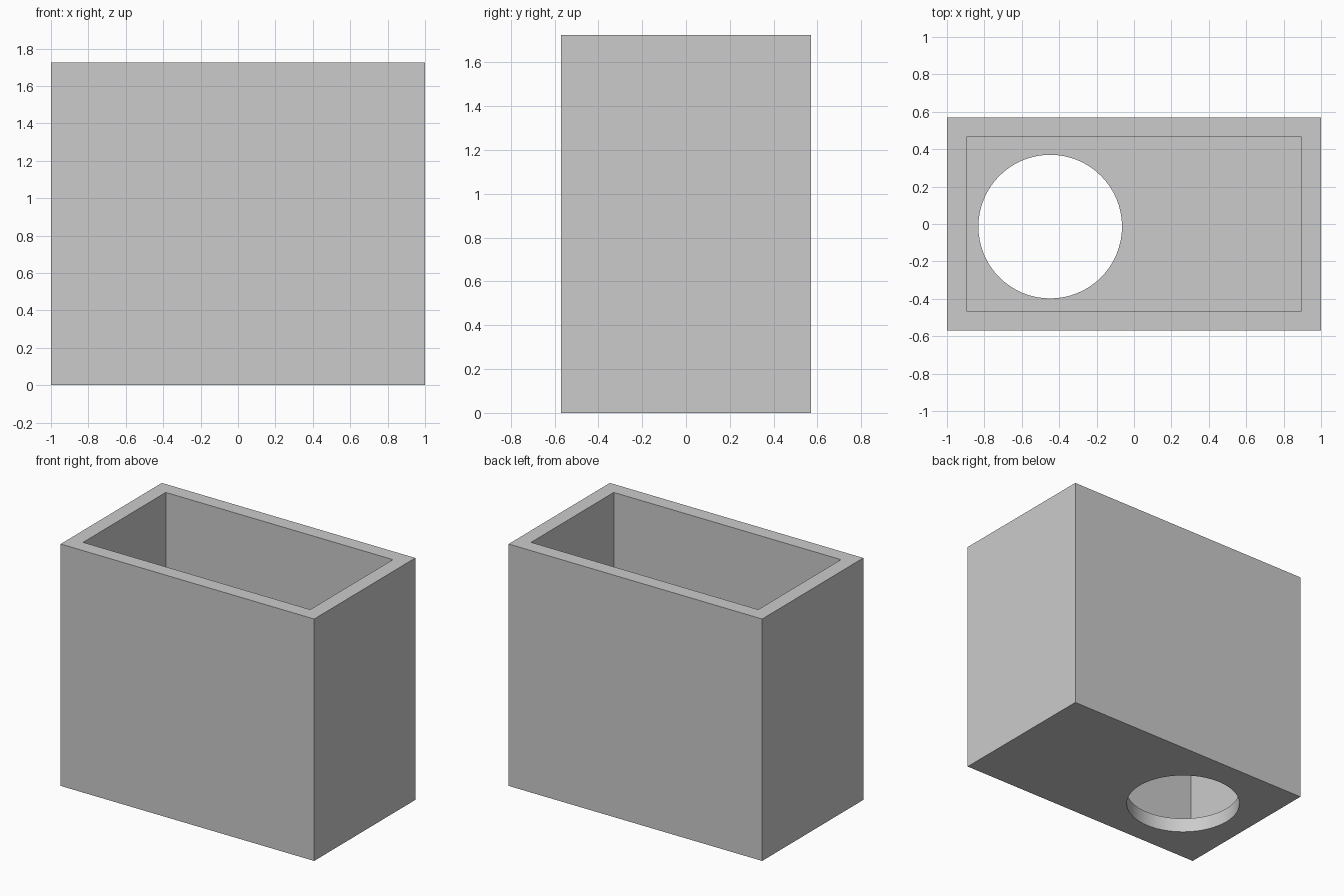
import bpy
import math

old = bpy.data.objects.get("Cube")
if old:
    bpy.data.objects.remove(old, do_unlink=True)

WIDTH, DEPTH, HEIGHT = 2.0, 1.14, 1.725
WALL = 0.104
HOLE_X, HOLE_Y, HOLE_R = -0.448, -0.014, 0.384

grey = bpy.data.materials.new("plain_grey")
grey.use_nodes = True
colour = (0.6, 0.6, 0.6, 1.0)
grey.diffuse_color = colour
grey.node_tree.nodes["Principled BSDF"].inputs["Base Color"].default_value = colour


def block(name, width, depth, bottom, top):
    """Box centred on x and y, spanning bottom to top."""
    bpy.ops.mesh.primitive_cube_add(size=1, location=(0, 0, (bottom + top) / 2))
    obj = bpy.context.object
    obj.name = name
    obj.scale = (width, depth, top - bottom)
    bpy.ops.object.transform_apply(location=True, rotation=False, scale=True)
    obj.data.materials.append(grey)
    return obj


def cut(target, cutter):
    """Subtract the cutter from the target, then discard it."""
    mod = target.modifiers.new(cutter.name, "BOOLEAN")
    mod.operation = "DIFFERENCE"
    mod.solver = "EXACT"
    mod.object = cutter
    bpy.context.view_layer.objects.active = target
    bpy.ops.object.modifier_apply(modifier=mod.name)
    bpy.data.objects.remove(cutter, do_unlink=True)


# Outer box
box = block("open_box", WIDTH, DEPTH, 0, HEIGHT)

# Open cavity, leaving the walls and floor
cut(box, block("cavity_cutter", WIDTH - 2 * WALL, DEPTH - 2 * WALL, WALL, HEIGHT + 0.2))

# Round hole through the floor
bpy.ops.mesh.primitive_cylinder_add(vertices=64, radius=HOLE_R, depth=4 * WALL,
                                    location=(HOLE_X, HOLE_Y, 0))
hole = bpy.context.object
hole.name = "hole_cutter"
hole.data.materials.append(grey)
cut(box, hole)

# Smooth hole wall, sharp box edges
bpy.ops.object.select_all(action="DESELECT")
box.select_set(True)
bpy.context.view_layer.objects.active = box
bpy.ops.object.shade_smooth_by_angle(angle=math.radians(30))
